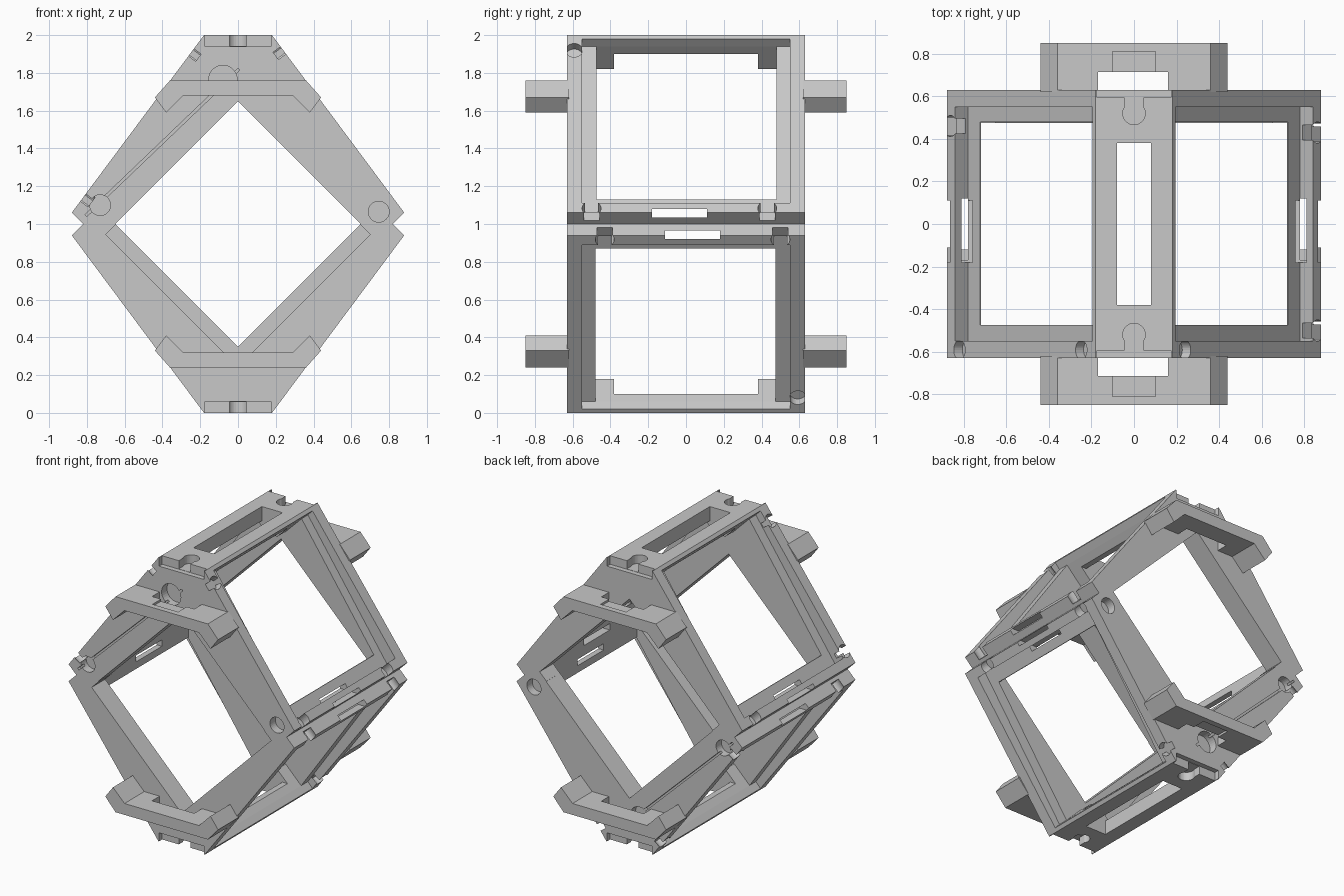
import bpy, bmesh, math
from mathutils import Vector, Matrix

cube = bpy.data.objects.get("Cube")
if cube:
    bpy.data.objects.remove(cube, do_unlink=True)

grey = bpy.data.materials.new("plain grey")
grey.use_nodes = True
colour = (0.58, 0.58, 0.58, 1)
grey.diffuse_color = colour
grey.node_tree.nodes["Principled BSDF"].inputs["Base Color"].default_value = colour


def make(name, bm):
    bmesh.ops.recalc_face_normals(bm, faces=bm.faces)
    mesh = bpy.data.meshes.new(name)
    bm.to_mesh(mesh)
    bm.free()
    mesh.materials.append(grey)
    ob = bpy.data.objects.new(name, mesh)
    bpy.context.scene.collection.objects.link(ob)
    return ob


def prism(name, pts, y0, y1):
    """Extrude an x-z outline along y."""
    bm = bmesh.new()
    face = bm.faces.new([bm.verts.new((x, y0, z)) for x, z in pts])
    ext = bmesh.ops.extrude_face_region(bm, geom=[face])["geom"]
    bmesh.ops.translate(bm, vec=(0, y1 - y0, 0),
                        verts=[v for v in ext if isinstance(v, bmesh.types.BMVert)])
    return make(name, bm)


def block(x0, x1, y0, y1, z0, z1):
    return prism("cutter", [(x0, z0), (x1, z0), (x1, z1), (x0, z1)], y0, y1)


def both(right):
    """Mirror a right-hand outline across x = 0."""
    return right + [(-x, z) for x, z in reversed(right) if x]


def flip(pts, side):
    return [(side * x, z) for x, z in pts]


def cut(ob, cutter):
    mod = ob.modifiers.new("cut", "BOOLEAN")
    mod.operation = "DIFFERENCE"
    mod.solver = "EXACT"
    mod.object = cutter
    bpy.context.view_layer.update()
    dg = bpy.context.evaluated_depsgraph_get()
    mesh = bpy.data.meshes.new_from_object(ob.evaluated_get(dg))
    ob.modifiers.clear()
    ob.data = mesh
    bpy.data.objects.remove(cutter, do_unlink=True)


def pocket(ob, pos, normal, r=0.045, depth=0.05):
    """Sink a round pocket into a surface."""
    bm = bmesh.new()
    turn = Vector(normal).to_track_quat("Z", "Y").to_matrix().to_4x4()
    bmesh.ops.create_cone(bm, cap_ends=True, segments=32, radius1=r, radius2=r,
                          depth=2 * depth, matrix=Matrix.Translation(pos) @ turn)
    cut(ob, make("cutter", bm))


# Upper wedge frame
upper = prism("upper_frame", both([(0.18, 2), (0.88, 1.06), (0.82, 1), (0.65, 1), (0, 1.65)]),
              -0.63, 0.63)

# Sloping sides: shallow recess
for s in (1, -1):
    cut(upper, prism("cutter", flip([(0.16, 1.94), (0.78, 1.05), (0.94, 1.21), (0.27, 2.06)], s),
                     -0.55, 0.55))

# Open interior between the two end plates, with a bevelled top plate
cut(upper, prism("cutter", both([(0.12, 1.9), (0.2, 1.98), (0.85, 1.13), (0.72, 1.13), (0.72, 0.9)]),
                 -0.475, 0.48))

# Slide-in channel on the inner faces, open at the back
cut(upper, prism("cutter", both([(0, 1.755), (0.7, 1.055), (0.6, 0.955)]), -0.475, 0.7))

# Slits through the side rails
for s in (1, -1):
    cut(upper, prism("cutter", flip([(0.6, 1.035), (1, 1.035), (1, 1.08), (0.6, 1.08)], s),
                     -0.18, 0.11))
    cut(upper, prism("cutter", flip([(0.78, 0.9), (0.81, 0.9), (0.81, 1.2), (0.78, 1.2)], s),
                     -0.17, 0.12))

# Long slot, end steps and keyholes in the top plate
cut(upper, block(-0.08, 0.08, -0.38, 0.38, 1.8, 2.1))
for s in (1, -1):
    cut(upper, block(-0.175, 0.175, *sorted((s * 0.595, s * 0.7)), 1.94, 2.1))
    pocket(upper, (0, s * 0.52, 2), (0, 0, 1), 0.053, 0.06)
    cut(upper, block(-0.045, 0.045, *sorted((s * 0.53, s * 0.7)), 1.942, 2.1))

# Round pockets along the sloping edges
for x, y in ((0.86, -0.5), (0.86, 0.43), (-0.86, 0.46)):
    pocket(upper, (x, y, 1.08), (x, 0, abs(x)), 0.05, 0.06)
for x, z in ((-0.82, 1.14), (-0.25, 1.91), (0.24, 1.92)):
    pocket(upper, (x, -0.592, z), (math.copysign(0.8, x), 0, 0.6))

# Front plate: round pockets and a diagonal groove
for x, z, r in ((-0.73, 1.1, 0.055), (0.745, 1.065, 0.055), (-0.08, 1.765, 0.075)):
    pocket(upper, (x, -0.63, z), (0, -1, 0), r, 0.06)
cut(upper, prism("cutter", [(-0.8, 1.04), (0.01, 1.815), (0, 1.825), (-0.81, 1.05)], -0.7, -0.6))

# Bevelled bosses beneath the top keyholes
bosses = [prism("upper_%s_boss" % side, both([(0.13, 1.91), (0.04, 1.82)]), *span)
          for side, span in (("front", (-0.49, -0.38)), ("back", (0.38, 0.49)))]

# Handles on both ends
handles = []
for s, side in ((-1, "front"), (1, "back")):
    span = sorted((s * 0.62, s * 0.85))
    h = prism("upper_%s_handle" % side,
              both([(0.36, 1.76), (0.44, 1.67), (0.38, 1.59), (0.29, 1.68)]), *span)
    cut(h, block(-0.17, 0.16, *sorted((s * 0.6, s * 0.715)), 1.5, 1.9))
    cut(h, block(-0.1, 0.1, *sorted((s * 0.7, s * 0.81)), 1.745, 1.9))
    handles.append(h)

# Lower half: the upper half turned over about the x axis
turn = Matrix.Translation((0, 0, 1)) @ Matrix.Rotation(math.pi, 4, "X") @ Matrix.Translation((0, 0, -1))
for ob in [upper] + bosses + handles:
    name = ob.name.replace("upper", "lower")
    if "front" in name:
        name = name.replace("front", "back")
    else:
        name = name.replace("back", "front")
    low = bpy.data.objects.new(name, ob.data.copy())
    low.data.transform(turn)
    bpy.context.scene.collection.objects.link(low)
